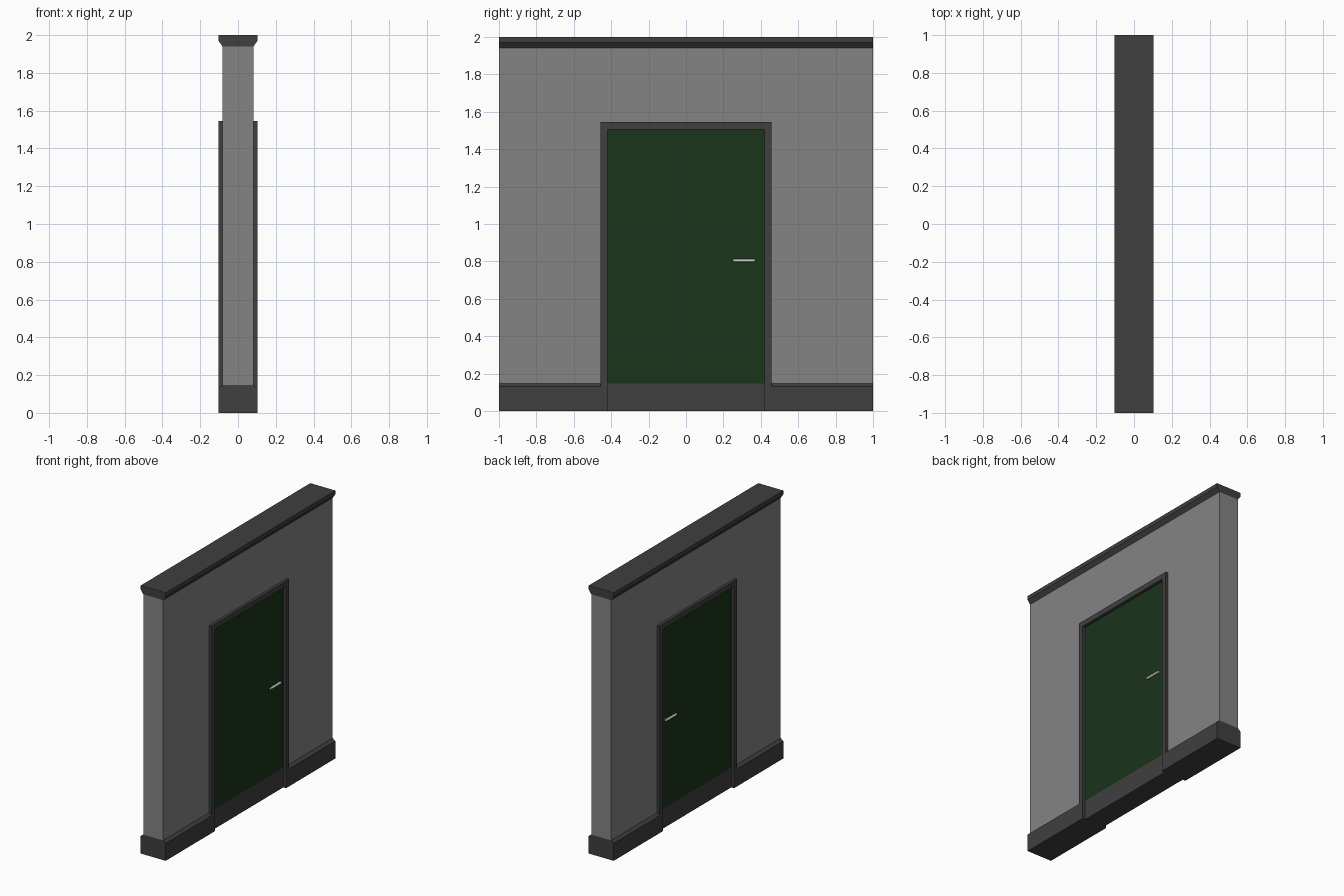
import bpy, bmesh, math
from mathutils import Vector

if "Cube" in bpy.data.objects:
    bpy.data.objects.remove(bpy.data.objects["Cube"])


def material(name, rgb):
    m = bpy.data.materials.new(name)
    m.diffuse_color = (*rgb, 1)
    m.use_nodes = True
    m.node_tree.nodes["Principled BSDF"].inputs["Base Color"].default_value = m.diffuse_color
    return m


PLASTER = material("mid_grey", (0.23, 0.23, 0.23))
TRIM = material("dark_grey", (0.05, 0.05, 0.05))
GREEN = material("door_green", (0.01, 0.035, 0.011))
METAL = material("light_metal", (0.6, 0.6, 0.6))


def finish(name, bm, mat):
    bmesh.ops.recalc_face_normals(bm, faces=bm.faces)
    me = bpy.data.meshes.new(name)
    bm.to_mesh(me)
    bm.free()
    me.materials.append(mat)
    ob = bpy.data.objects.new(name, me)
    bpy.context.collection.objects.link(ob)
    return ob


def extrude(name, points, offset, mat):
    """Sweep a closed 3D outline along an offset vector."""
    bm = bmesh.new()
    face = bm.faces.new([bm.verts.new(p) for p in points])
    new = bmesh.ops.extrude_face_region(bm, geom=[face], use_keep_orig=True)["geom"]
    bmesh.ops.translate(bm, vec=Vector(offset),
                        verts=[g for g in new if isinstance(g, bmesh.types.BMVert)])
    return finish(name, bm, mat)


def slab(name, outline, half, mat):
    """Outline in y/z, given thickness centred on x = 0."""
    return extrude(name, [(-half, y, z) for y, z in outline], (2 * half, 0, 0), mat)


def moulding(name, half_profile, y0, y1, mat):
    """Mirrored x/z half profile swept along y."""
    pts = half_profile + [(-x, z) for x, z in reversed(half_profile)]
    return extrude(name, [(x, y0, z) for x, z in pts], (0, y1 - y0, 0), mat)


def arch(outer, top, inner, inner_top, bottom):
    """Upside-down U outline."""
    return [(-outer, bottom), (-outer, top), (outer, top), (outer, bottom),
            (inner, bottom), (inner, inner_top), (-inner, inner_top), (-inner, bottom)]


W, D = 0.082, 0.103          # half depth of the wall and of the trim
IN, OUT = 0.42, 0.457        # half width of the door opening and its frame
BASE = 0.147

# Wall, cornice and door frame
slab("wall", arch(1, 1.94, OUT, 1.545, BASE), W, PLASTER)
moulding("cornice", [(W, 1.94), (D, 1.97), (D, 2.0)], -1, 1, TRIM)
slab("door_frame", arch(OUT, 1.545, IN, 1.505, 0), D, TRIM)

# Skirting either side of the door
for side, y0, y1 in (("left", -1, -OUT), ("right", OUT, 1)):
    moulding("skirting_" + side, [(D, 0), (D, 0.13), (W, BASE)], y0, y1, TRIM)

# Door leaf and kick plate, set back inside the frame
slab("door", [(-IN, BASE), (IN, BASE), (IN, 1.505), (-IN, 1.505)], 0.08, GREEN)
slab("kick_plate", [(-IN, 0), (IN, 0), (IN, BASE), (-IN, BASE)], 0.08, TRIM)


def rod(name, start, end, radius, mat):
    a, b = Vector(start), Vector(end)
    bm = bmesh.new()
    bmesh.ops.create_cone(bm, cap_ends=True, segments=12, radius1=radius,
                          radius2=radius, depth=(b - a).length)
    rot = (b - a).to_track_quat('Z', 'Y').to_matrix()
    bmesh.ops.rotate(bm, verts=bm.verts, matrix=rot)
    bmesh.ops.translate(bm, verts=bm.verts, vec=(a + b) / 2)
    ob = finish(name, bm, mat)
    for o in bpy.context.selected_objects:
        o.select_set(False)
    ob.select_set(True)
    bpy.context.view_layer.objects.active = ob
    bpy.ops.object.shade_smooth_by_angle(angle=math.radians(40))


# Lever handles on both faces
for side, s in (("right", 1), ("left", -1)):
    rod("handle_lever_" + side, (s * 0.093, 0.25, 0.805), (s * 0.093, 0.37, 0.805), 0.009, METAL)
    rod("handle_stem_" + side, (s * 0.075, 0.36, 0.805), (s * 0.093, 0.36, 0.805), 0.007, METAL)
